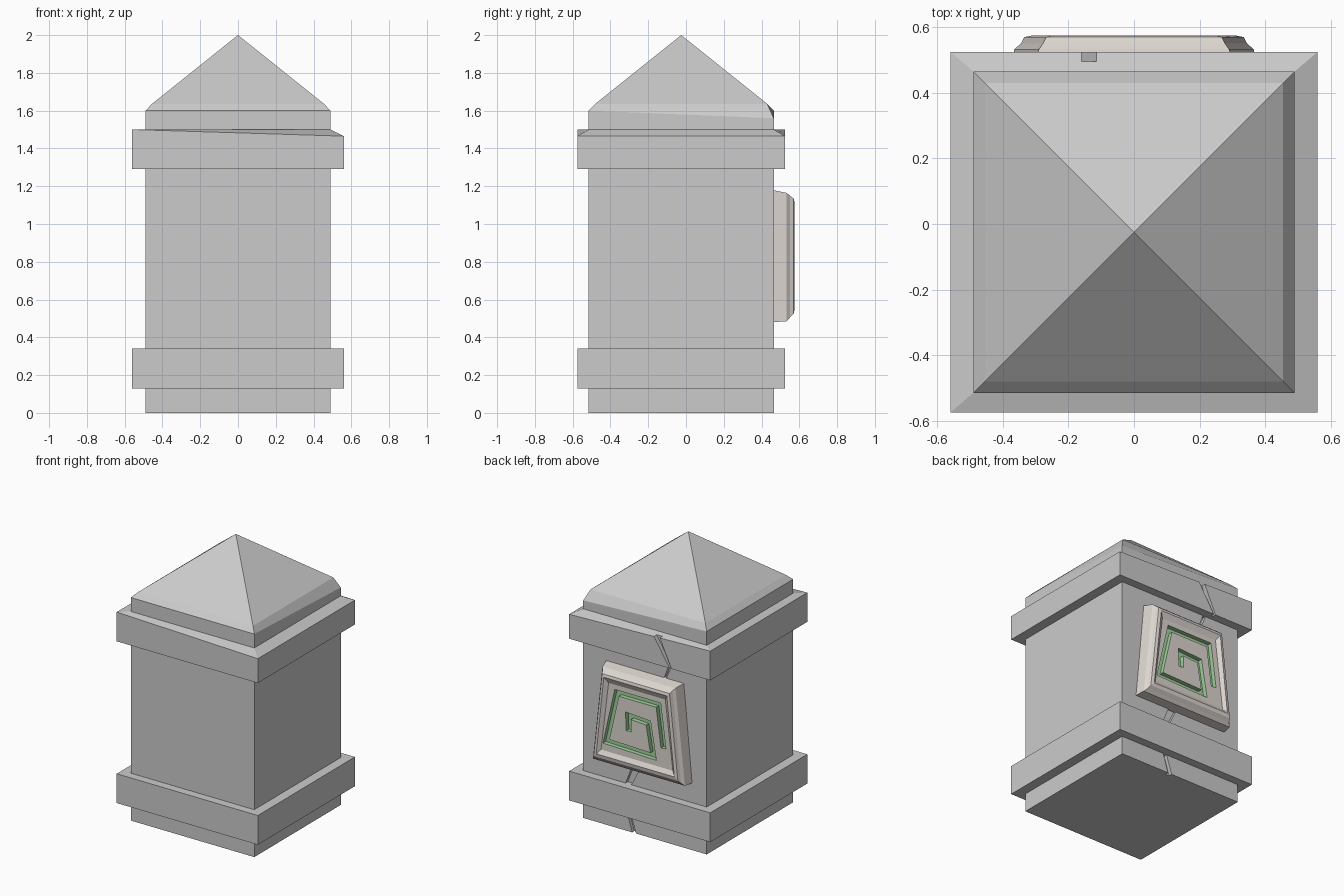
import bpy, bmesh
from mathutils import Vector

if "Cube" in bpy.data.objects:
    bpy.data.objects.remove(bpy.data.objects["Cube"])

CY = -0.025  # pillar axis in y


def material(name, color):
    m = bpy.data.materials.new(name)
    m.diffuse_color = (*color, 1)
    m.use_nodes = True
    m.node_tree.nodes["Principled BSDF"].inputs["Base Color"].default_value = m.diffuse_color
    return m


def loft(name, rings):
    """Solid skinned through rings of equal length, capped at both ends."""
    bm = bmesh.new()
    vs = [[bm.verts.new(p) for p in r] for r in rings]
    n = len(rings[0])
    for a, b in zip(vs, vs[1:]):
        for i in range(n):
            j = (i + 1) % n
            bm.faces.new((a[i], a[j], b[j], b[i]))
    bm.faces.new(vs[0])
    bm.faces.new(vs[-1])
    bmesh.ops.remove_doubles(bm, verts=bm.verts, dist=1e-4)
    bmesh.ops.recalc_face_normals(bm, faces=bm.faces)
    me = bpy.data.meshes.new(name)
    bm.to_mesh(me)
    bm.free()
    ob = bpy.data.objects.new(name, me)
    bpy.context.collection.objects.link(ob)
    return ob


def square(h, z, back_right=0.0, front_right=0.0):
    """Square ring; right-hand corners may be lowered."""
    return [(-h, CY - h, z), (h, CY - h, z - front_right),
            (h, CY + h, z - back_right), (-h, CY + h, z)]


def sweep(name, path, widths, y0, y1):
    """Mitred rectangular strip along an (x, z) path, from y0 to y1."""
    pts = [Vector(p) for p in path]
    rings = []
    for i, p in enumerate(pts):
        d0 = (p - pts[max(i - 1, 0)]).normalized()
        d1 = (pts[min(i + 1, len(pts) - 1)] - p).normalized()
        d0, d1 = (d0 if d0.length else d1), (d1 if d1.length else d0)
        n0, n1 = Vector((-d0.y, d0.x)), Vector((-d1.y, d1.x))
        m = (n0 + n1).normalized()
        m *= widths[i] / 2 / m.dot(n0)
        a, b = p + m, p - m
        rings.append([(a.x, y0, a.y), (b.x, y0, b.y), (b.x, y1, b.y), (a.x, y1, a.y)])
    return loft(name, rings)


def carve(ob, cutter):
    cutter.hide_render = True
    mod = ob.modifiers.new("carve", 'BOOLEAN')
    mod.operation = 'DIFFERENCE'
    mod.solver = 'EXACT'
    mod.object = cutter
    bpy.context.view_layer.objects.active = ob
    bpy.ops.object.modifier_apply(modifier=mod.name)
    bpy.data.objects.remove(cutter)


# Pillar with pyramid roof and one worn back corner
pillar = loft("pillar", [square(0.49, 0), square(0.49, 1.6, 0.04),
                         square(0.455, 1.636), square(0, 2.0)])

# Bands round the pillar; the upper one is worn down on its right edge
lower_band = loft("lower_band", [square(0.55, 0.13), square(0.55, 0.34)])
upper_band = loft("upper_band", [square(0.55, 1.29), square(0.55, 1.5, 0.035, 0.035),
                                 square(0.49, 1.5)])
for band in (lower_band, upper_band):
    for v in band.data.vertices:
        if abs(v.co.x) > 0.5:
            v.co.x *= 0.56 / 0.55

# Cracks in the back
for path, w in [([(-0.21, 1.30), (-0.15, 1.15)], (0.02, 0.015)),
                ([(0.06, 0.50), (0.14, 0.32)], (0.06, 0.04)),
                ([(0.13, 0.14), (0.08, -0.02)], (0.025, 0.03))]:
    carve(pillar, sweep("pillar_crack", path, w, 0.44, 0.5))
carve(upper_band, sweep("band_crack", [(-0.12, 1.52), (-0.25, 1.28)], (0.045, 0.012), 0.495, 0.56))

# Tapered plaque on the back: y, bottom half-width, top half-width, z low, z high
plaque = loft("plaque", [[(-b, y, z0), (b, y, z0), (t, y, z1), (-t, y, z1)]
                         for y, b, t, z0, z1 in [
    (0.455, 0.375, 0.31, 0.48, 1.18),
    (0.533, 0.365, 0.29, 0.485, 1.165),
    (0.55, 0.345, 0.278, 0.505, 1.15),
    (0.57, 0.335, 0.268, 0.525, 1.135),
    (0.575, 0.31, 0.25, 0.55, 1.115),
    (0.556, 0.285, 0.225, 0.58, 1.075)]])
stone = material("warm_stone", (0.72, 0.67, 0.63))
green = material("groove_green", (0.36, 0.65, 0.34))

# Green square spiral groove in the plaque
spiral = [(-0.21, 0.72), (-0.17, 1.02), (0.16, 1.02), (0.245, 0.65),
          (-0.13, 0.64), (-0.09, 0.87), (0.07, 0.88), (0.065, 0.77)]
groove = sweep("groove_cutter", spiral, [0.04] * 8, 0.525, 0.62)
for ob in (plaque, groove):
    ob.data.materials.append(stone)
    ob.data.materials.append(green)
for f in groove.data.polygons:
    f.material_index = 1
carve(plaque, groove)
